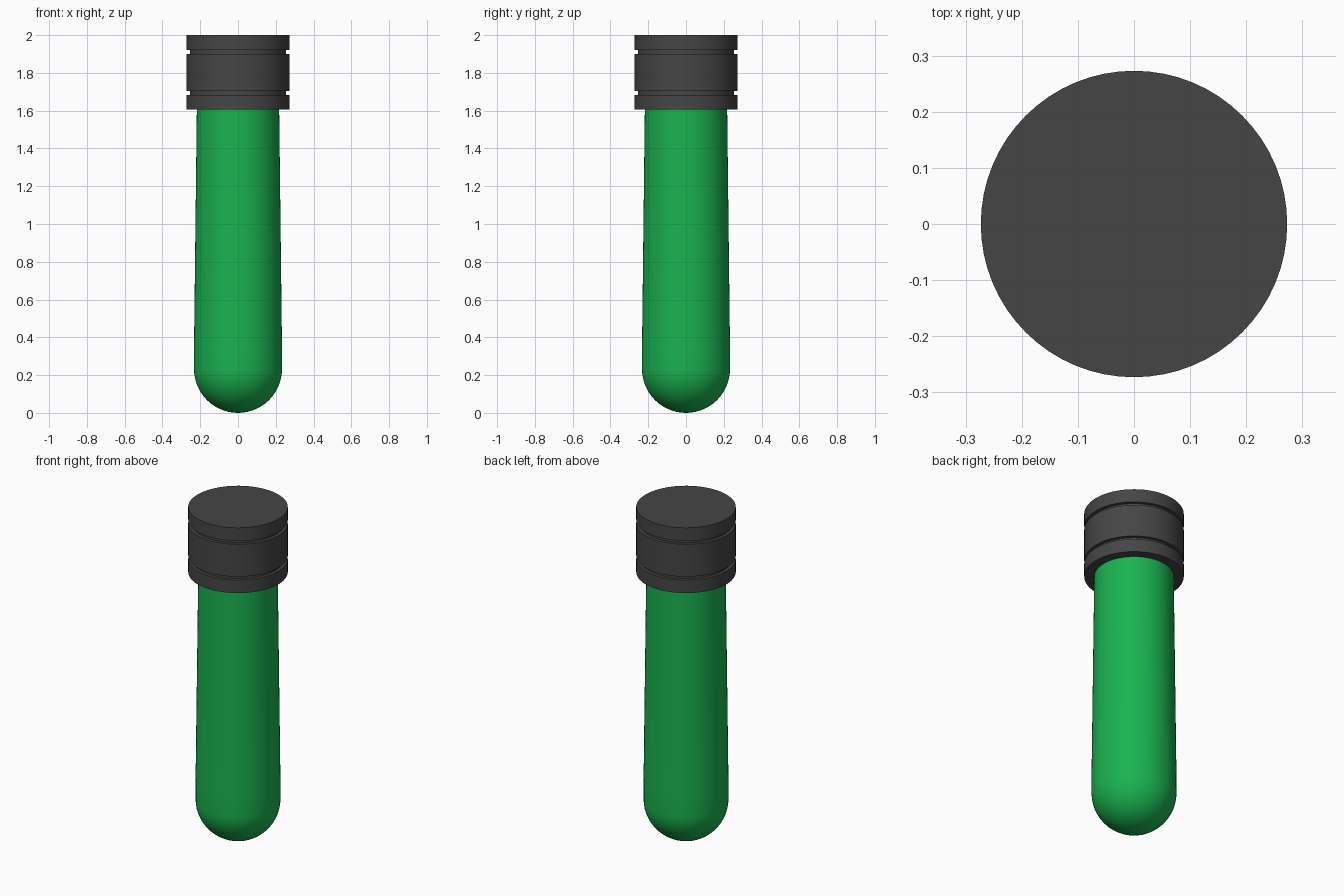
import bpy, bmesh, math

if "Cube" in bpy.data.objects:
    bpy.data.objects.remove(bpy.data.objects["Cube"])

SIDES = 64


def lathe(name, profile, color, angle=35):
    """Spin an (r, z) profile around z; end points on the axis are welded."""
    bm = bmesh.new()
    verts = [bm.verts.new((r, 0, z)) for r, z in profile]
    edges = [bm.edges.new(p) for p in zip(verts, verts[1:])]
    bmesh.ops.spin(bm, geom=verts + edges, cent=(0, 0, 0), axis=(0, 0, 1),
                   angle=math.tau, steps=SIDES, use_duplicate=False)
    bmesh.ops.remove_doubles(bm, verts=bm.verts, dist=1e-4)
    bmesh.ops.recalc_face_normals(bm, faces=bm.faces)
    mesh = bpy.data.meshes.new(name)
    bm.to_mesh(mesh)
    bm.free()
    obj = bpy.data.objects.new(name, mesh)
    bpy.context.collection.objects.link(obj)
    mat = bpy.data.materials.new(name + "_material")
    mat.diffuse_color = color
    mat.use_nodes = True
    mat.node_tree.nodes["Principled BSDF"].inputs["Base Color"].default_value = mat.diffuse_color
    mesh.materials.append(mat)
    bpy.ops.object.select_all(action='DESELECT')
    obj.select_set(True)
    bpy.context.view_layer.objects.active = obj
    bpy.ops.object.shade_smooth_by_angle(angle=math.radians(angle))
    return obj


# Tube: rounded bottom, slightly narrowing towards the neck
R = 0.233
steps = 14
tube = [(R * math.sin(a), R - R * math.cos(a))
        for a in (math.pi / 2 * i / steps for i in range(steps + 1))]
tube += [(0.233, 0.34), (0.218, 1.61), (0.218, 1.66), (0, 1.66)]
lathe("tube", tube, (0.01, 0.45, 0.08, 1))

# Cap: cylinder with two shallow grooves
C, G = 0.273, 0.254
cap = [(0, 1.605), (C, 1.605)]
for low, high in ((1.684, 1.704), (1.9, 1.92)):
    cap += [(C, low), (G, low), (G, high), (C, high)]
cap += [(C, 2), (0, 2)]
lathe("cap", cap, (0.06, 0.06, 0.06, 1))
